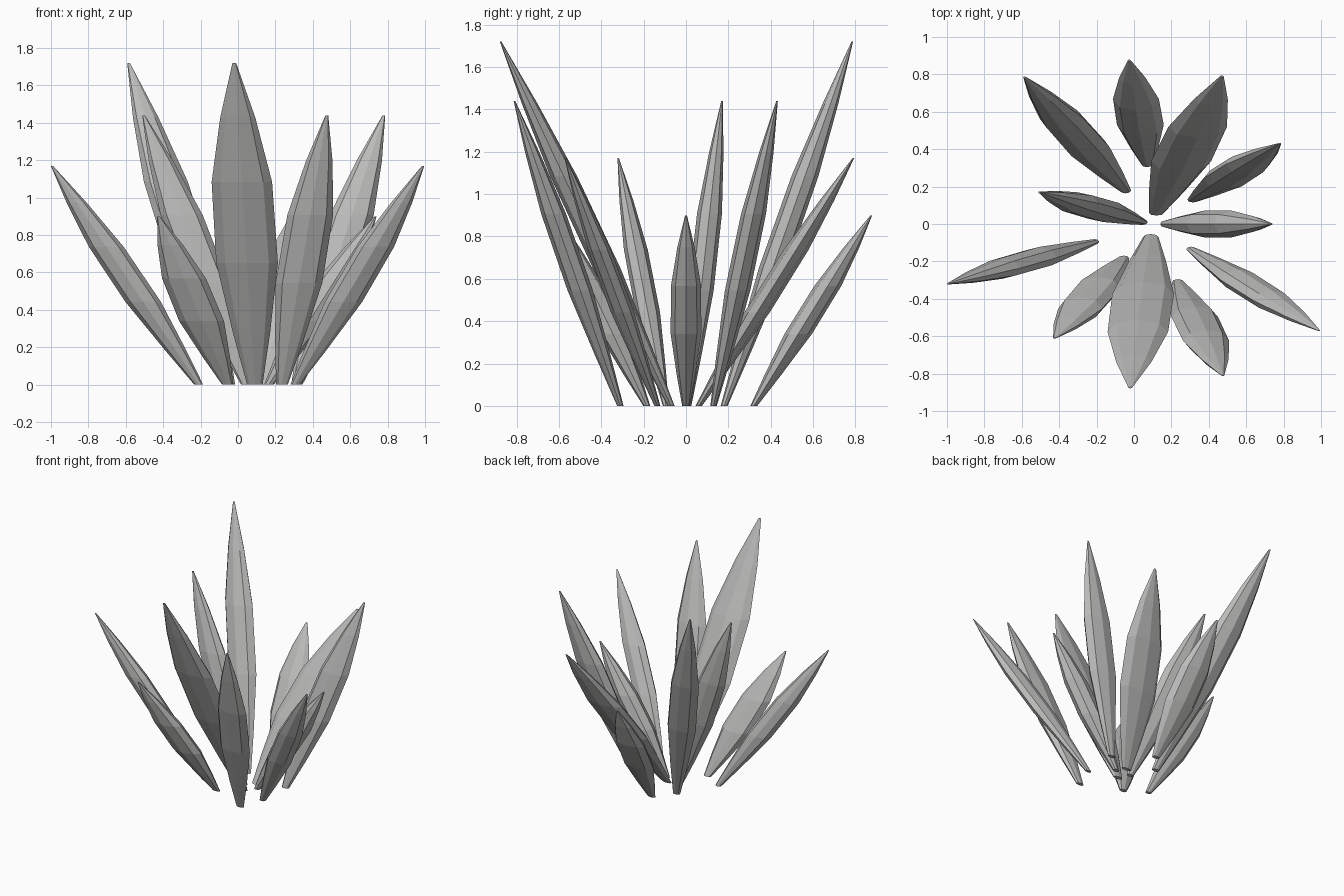
import bpy
import bmesh
import math

if "Cube" in bpy.data.objects:
    bpy.data.objects.remove(bpy.data.objects["Cube"])

# one flat grey for the whole plant
grey = bpy.data.materials.new("leaf grey")
grey.diffuse_color = (0.5, 0.5, 0.495, 1)
grey.use_nodes = True
grey.node_tree.nodes["Principled BSDF"].inputs["Base Color"].default_value = grey.diffuse_color

SIDES = 8
# (fraction of height, fraction of full width) along a leaf
PROFILE = [(0, 0.25), (0.16, 0.6), (0.378, 1.0), (0.63, 0.98), (0.83, 0.57), (1, 0.06)]

# leaf heights
TALL, UPRIGHT, SPREADING, SHORT = 1.72, 1.44, 1.17, 0.90

# height, width in x, thickness in y, base x, base y, tip x, tip y
LEAVES = [
    (TALL, 0.24, 0.13, -0.045, 0.18, -0.585, 0.785),
    (SHORT, 0.25, 0.13, 0.07, 0.32, -0.025, 0.875),
    (SPREADING, 0.32, 0.12, 0.12, 0.06, 0.47, 0.79),
    (UPRIGHT, 0.24, 0.12, 0.315, 0.13, 0.78, 0.43),
    (SHORT, 0.20, 0.145, 0.165, 0.0, 0.735, 0.0),
    (SPREADING, 0.20, 0.11, 0.305, -0.135, 0.99, -0.57),
    (UPRIGHT, 0.25, 0.12, 0.235, -0.31, 0.475, -0.81),
    (TALL, 0.33, 0.13, 0.09, -0.07, -0.02, -0.875),
    (SHORT, 0.24, 0.13, -0.055, -0.185, -0.425, -0.61),
    (SPREADING, 0.19, 0.115, -0.21, -0.095, -0.995, -0.32),
    (UPRIGHT, 0.23, 0.12, 0.045, 0.01, -0.505, 0.17),
]


def make_leaf(name, height, width, depth, bx, by, tx, ty):
    """Leaning spindle made of level oval rings."""
    bm = bmesh.new()
    rings = []
    for t, r in PROFILE:
        cx, cy = bx + (tx - bx) * t, by + (ty - by) * t
        rings.append([bm.verts.new((cx + width / 2 * r * math.cos(a),
                                    cy + depth / 2 * r * math.sin(a),
                                    height * t))
                      for a in (2 * math.pi * i / SIDES for i in range(SIDES))])
    for lo, hi in zip(rings, rings[1:]):
        for i in range(SIDES):
            j = (i + 1) % SIDES
            bm.faces.new((lo[i], lo[j], hi[j], hi[i]))
    bm.faces.new(rings[0][::-1])
    bm.faces.new(rings[-1])
    mesh = bpy.data.meshes.new(name)
    bm.to_mesh(mesh)
    bm.free()
    mesh.materials.append(grey)
    bpy.context.collection.objects.link(bpy.data.objects.new(name, mesh))


for n, leaf in enumerate(LEAVES, 1):
    make_leaf(f"leaf_{n:02d}", *leaf)
